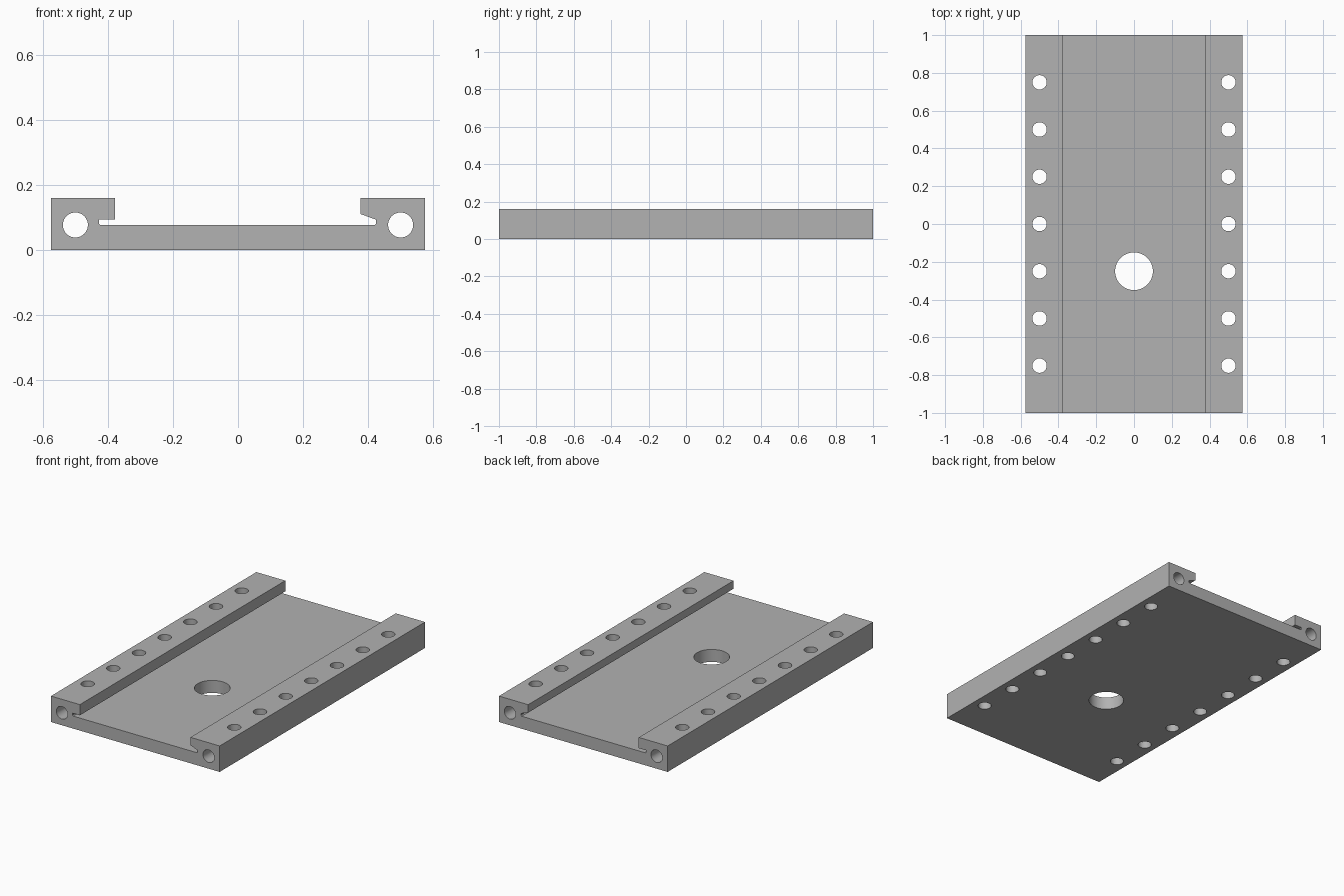
import bpy, bmesh
from math import pi

LENGTH = 2.0
RAIL_X = 0.5
BORE_Z = 0.077

cube = bpy.data.objects.get("Cube")
if cube:
    bpy.data.objects.remove(cube, do_unlink=True)

# Single grey finish
grey = bpy.data.materials.new("machined_grey")
grey.use_nodes = True
colour = (0.445, 0.445, 0.445, 1)
grey.diffuse_color = colour
grey.node_tree.nodes["Principled BSDF"].inputs["Base Color"].default_value = colour

# Dovetail base: square lip on the right, sloped lip on the left
profile = [
    (-0.575, 0), (0.575, 0), (0.575, 0.16),
    (0.376, 0.16), (0.376, 0.111), (0.425, 0.093), (0.425, 0.082), (0.42, 0.077),
    (-0.423, 0.077), (-0.428, 0.082), (-0.428, 0.094), (-0.378, 0.094),
    (-0.378, 0.16), (-0.575, 0.16),
]
bm = bmesh.new()
end = bm.faces.new([bm.verts.new((x, -LENGTH / 2, z)) for x, z in profile])
side = bmesh.ops.extrude_face_region(bm, geom=[end])
moved = [v for v in side["geom"] if isinstance(v, bmesh.types.BMVert)]
bmesh.ops.translate(bm, verts=moved, vec=(0, LENGTH, 0))
bmesh.ops.recalc_face_normals(bm, faces=bm.faces)
mesh = bpy.data.meshes.new("dovetail_plate")
bm.to_mesh(mesh)
bm.free()
plate = bpy.data.objects.new("dovetail_plate", mesh)
bpy.context.collection.objects.link(plate)
mesh.materials.append(grey)


def drill(radius, depth, location, rotation=(0, 0, 0)):
    """Cut a round through hole in the plate."""
    bpy.ops.mesh.primitive_cylinder_add(vertices=48, radius=radius, depth=depth,
                                        location=location, rotation=rotation)
    cutter = bpy.context.object
    cutter.name = "hole_cutter"
    cutter.hide_render = True
    cutter.data.materials.append(grey)
    cut = plate.modifiers.new("hole", "BOOLEAN")
    cut.operation = "DIFFERENCE"
    cut.solver = "EXACT"
    cut.object = cutter
    bpy.context.view_layer.objects.active = plate
    bpy.ops.object.modifier_apply(modifier=cut.name)
    bpy.data.objects.remove(cutter, do_unlink=True)


# Lengthwise bores and the row of mounting holes in each rail
for x in (-RAIL_X, RAIL_X):
    drill(0.0385, 2.2, (x, 0, BORE_Z), (pi / 2, 0, 0))
    for i in range(-3, 4):
        drill(0.038, 0.5, (x, i * 0.25, 0.08))

# Large hole through the floor
drill(0.1, 0.5, (0, -0.25, 0.08))

# Smooth hole walls with sharp edges
bpy.ops.object.select_all(action="DESELECT")
plate.select_set(True)
bpy.context.view_layer.objects.active = plate
bpy.ops.object.shade_smooth_by_angle(angle=pi / 6)
